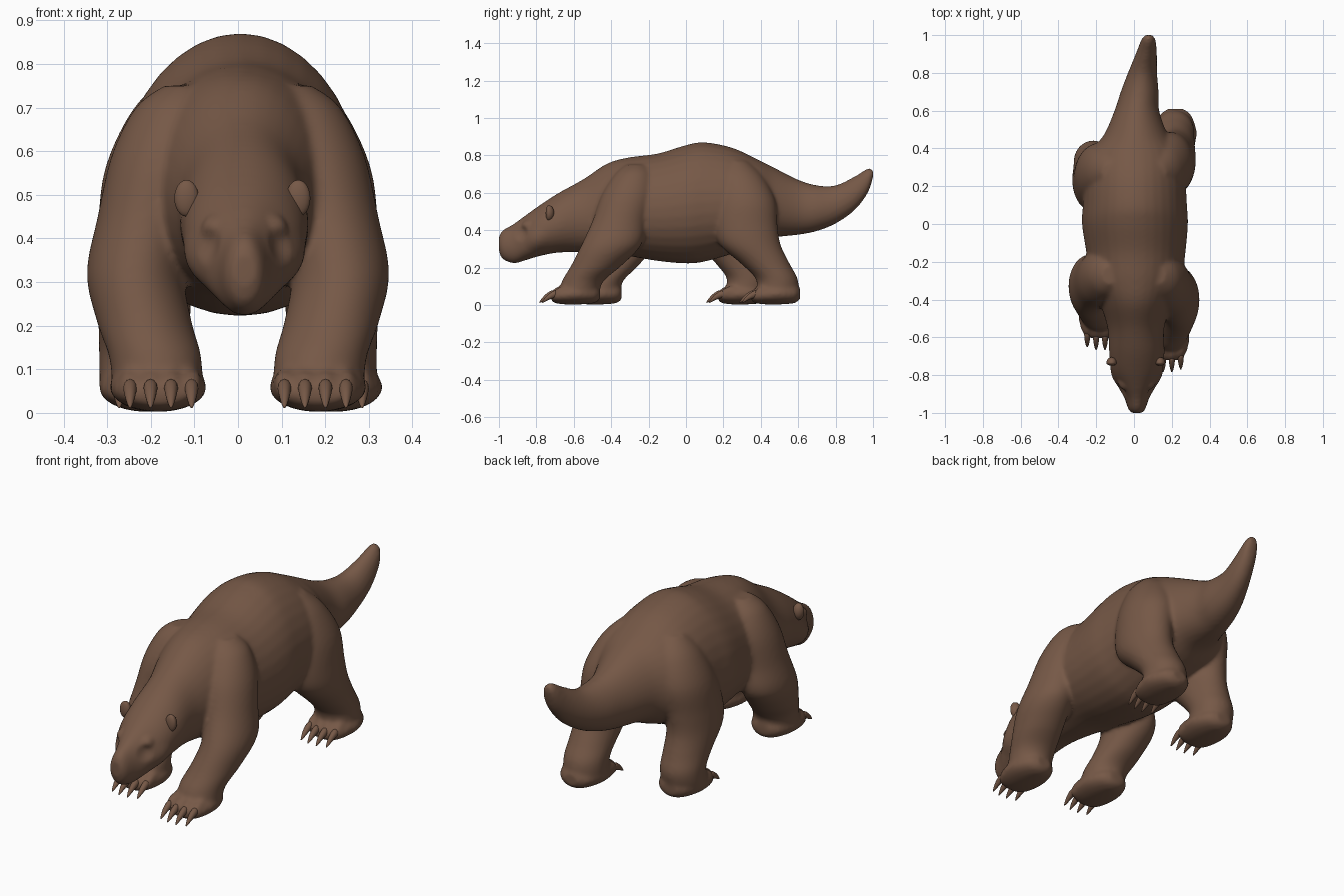
import bpy, bmesh, math
from mathutils import Vector

cube = bpy.data.objects.get("Cube")
if cube:
    bpy.data.objects.remove(cube, do_unlink=True)

fur = bpy.data.materials.new("brown fur")
fur.use_nodes = True
colour = (.18, .098, .062, 1)
fur.diffuse_color = colour
shader = next(n for n in fur.node_tree.nodes if n.type == 'BSDF_PRINCIPLED')
shader.inputs["Base Color"].default_value = colour
shader.inputs["Roughness"].default_value = .8


def spline(keys, steps=5):
    """Smooth list of rings passing through the key rings."""
    points = [Vector(k) for k in keys]
    points = [points[0]] + points + [points[-1]]
    rings = []
    for a, b, c, d in zip(points, points[1:], points[2:], points[3:]):
        for i in range(steps):
            t = i / steps
            rings.append(b + (c - a) * (t / 2)
                         + (a * 2 - b * 5 + c * 4 - d) * (t * t / 2)
                         + (b * 3 - a - c * 3 + d) * (t ** 3 / 2))
    return rings + [points[-1]]


def loft(bm, keys, upright, sides=32, egg=0):
    """Closed tube of rings; each key is x, y, z, width, depth.
    Egg narrows the top of each ring."""
    previous = first = None
    for x, y, z, width, depth in spline(keys):
        ring = []
        for i in range(sides):
            a = math.tau * i / sides
            across = max(width, .003) * math.cos(a) * (1 - egg * math.sin(a))
            other = max(depth, .003) * math.sin(a)
            offset = (across, other, 0) if upright else (across, 0, other)
            ring.append(bm.verts.new(Vector((x, y, z)) + Vector(offset)))
        if previous:
            for i in range(sides):
                j = (i + 1) % sides
                bm.faces.new((previous[i], previous[j], ring[j], ring[i]))
        first = first or ring
        previous = ring
    bm.faces.new(first)
    bm.faces.new(previous)


def finish(bm, name):
    bmesh.ops.recalc_face_normals(bm, faces=bm.faces)
    mesh = bpy.data.meshes.new(name)
    bm.to_mesh(mesh)
    bm.free()
    mesh.materials.append(fur)
    mesh.shade_smooth()
    ob = bpy.data.objects.new(name, mesh)
    bpy.context.collection.objects.link(ob)
    return ob


# Head, trunk and tail: y, x, underside, top, half width
trunk = [
    (-1, .015, .285, .37, .028), (-.98, .015, .245, .4, .045),
    (-.92, .015, .222, .435, .066), (-.86, .015, .238, .478, .1),
    (-.78, .015, .262, .535, .135), (-.68, .015, .28, .6, .146),
    (-.55, .01, .28, .672, .15), (-.42, .01, .27, .757, .19),
    (-.3, .01, .26, .79, .24), (-.15, .01, .235, .81, .262),
    (0, .005, .222, .855, .28), (.1, .005, .232, .87, .275),
    (.25, .005, .275, .84, .265), (.38, .005, .325, .78, .24),
    (.47, .01, .36, .735, .17), (.6, .015, .375, .67, .118),
    (.7, .03, .395, .64, .1), (.8, .045, .435, .64, .077),
    (.9, .065, .505, .687, .056), (.97, .076, .595, .73, .04),
    (1, .077, .68, .722, .024)]

# Legs: x, y, z, half width, half depth
front_leg = [
    (.13, -.27, .75, .04, .05), (.145, -.28, .7, .09, .1),
    (.175, -.31, .59, .115, .14), (.21, -.355, .45, .112, .145),
    (.235, -.4, .32, .112, .16), (.215, -.48, .21, .109, .135),
    (.19, -.55, .13, .106, .112), (.185, -.575, .06, .1, .105),
    (.185, -.575, .02, .07, .08)]
hind_leg = [
    (.11, .27, .77, .06, .06), (.145, .29, .69, .1, .12),
    (.18, .315, .56, .125, .163), (.205, .32, .42, .117, .17),
    (.215, .345, .32, .112, .162), (.215, .425, .22, .106, .13),
    (.215, .485, .14, .104, .112), (.215, .49, .06, .1, .11),
    (.215, .49, .02, .07, .08)]

# Foot measured from the heel: x, y, z, half width, half height
foot = [
    (0, .005, .06, .04, .03), (0, -.025, .06, .08, .05),
    (0, -.1, .06, .11, .057), (0, -.18, .055, .106, .052),
    (0, -.235, .046, .084, .036), (0, -.255, .042, .06, .02)]
toe = [
    (0, .1, .055, .012, .012), (0, .07, .064, .025, .036),
    (0, .02, .062, .025, .036), (0, -.015, .052, .015, .02)]
claw = [
    (0, .02, .055, .014, .018), (0, -.01, .057, .016, .02),
    (0, -.04, .043, .013, .016), (0, -.062, .026, .008, .01),
    (0, -.075, .014, .003, .003)]

body_mesh = bmesh.new()
loft(body_mesh, [(x, y, (low + top) / 2, width, (top - low) / 2)
                 for y, x, low, top, width in trunk], False, egg=.08)


def build_leg(name, keys, side, stride, foot_x, heel_y):
    """Add a leg and foot to the body, with separate claws; stride swings it."""
    def swing(y, z):
        return y + stride * max(0, 1 - z / .75)

    loft(body_mesh, [(side * x, swing(y, z), z, w, d)
                     for x, y, z, w, d in keys], True)
    heel = swing(heel_y, .05)
    loft(body_mesh, [(side * foot_x, heel + y, z, w, h)
                     for x, y, z, w, h in foot], False)
    claws = bmesh.new()
    for i in range(4):
        toe_x = side * (foot_x - .006) + (i - 1.5) * .047
        toe_y = heel - .25 + abs(i - 1.5) * .014
        for mesh, keys in ((body_mesh, toe), (claws, claw)):
            loft(mesh, [(toe_x, toe_y + y, z, w, h)
                        for x, y, z, w, h in keys], False, 12)
    finish(claws, name + "_claws")


build_leg("left_front", front_leg, 1, 0, .183, -.465)
build_leg("right_front", front_leg, -1, .125, .183, -.465)
build_leg("left_hind", hind_leg, 1, 0, .22, .605)
build_leg("right_hind", hind_leg, -1, -.19, .208, .605)

# Fuse trunk, legs and feet into one smooth skin
body = finish(body_mesh, "body")
remesh = body.modifiers.new("fuse", 'REMESH')
remesh.mode = 'VOXEL'
remesh.voxel_size = .01
soften = body.modifiers.new("soften", 'SMOOTH')
soften.factor = .5
soften.iterations = 10
graph = bpy.context.evaluated_depsgraph_get()
skin = bpy.data.meshes.new_from_object(body.evaluated_get(graph))
body.modifiers.clear()
body.data = skin
if not skin.materials:
    skin.materials.append(fur)

# Eye sockets, brows and cheeks: centre, reach, push
middle = .015
for side in (-1, 1):
    for centre, reach, push in (
            ((.088, -.885, .385), .05, (-.008, .012, 0)),
            ((.085, -.86, .435), .04, (.008, -.008, .004)),
            ((.13, -.8, .34), .08, (.007, -.002, 0))):
        spot = Vector((middle + side * centre[0], centre[1], centre[2]))
        move = Vector((side * push[0], push[1], push[2]))
        for v in skin.vertices:
            d = (v.co - spot).length / reach
            if d < 1:
                v.co += move * (1 - d * d) ** 2
skin.shade_smooth()

# Ears
for name, side in (("left_ear", 1), ("right_ear", -1)):
    bm = bmesh.new()
    bmesh.ops.create_uvsphere(bm, u_segments=20, v_segments=12, radius=1)
    for v in bm.verts:
        # Flatten the forward side of the ear
        if v.co.y < 0:
            v.co.y *= .5
        v.co = Vector((.01 + side * .128 + v.co.x * .028,
                       -.735 + v.co.y * .03, .492 + v.co.z * .042))
    finish(bm, name)
